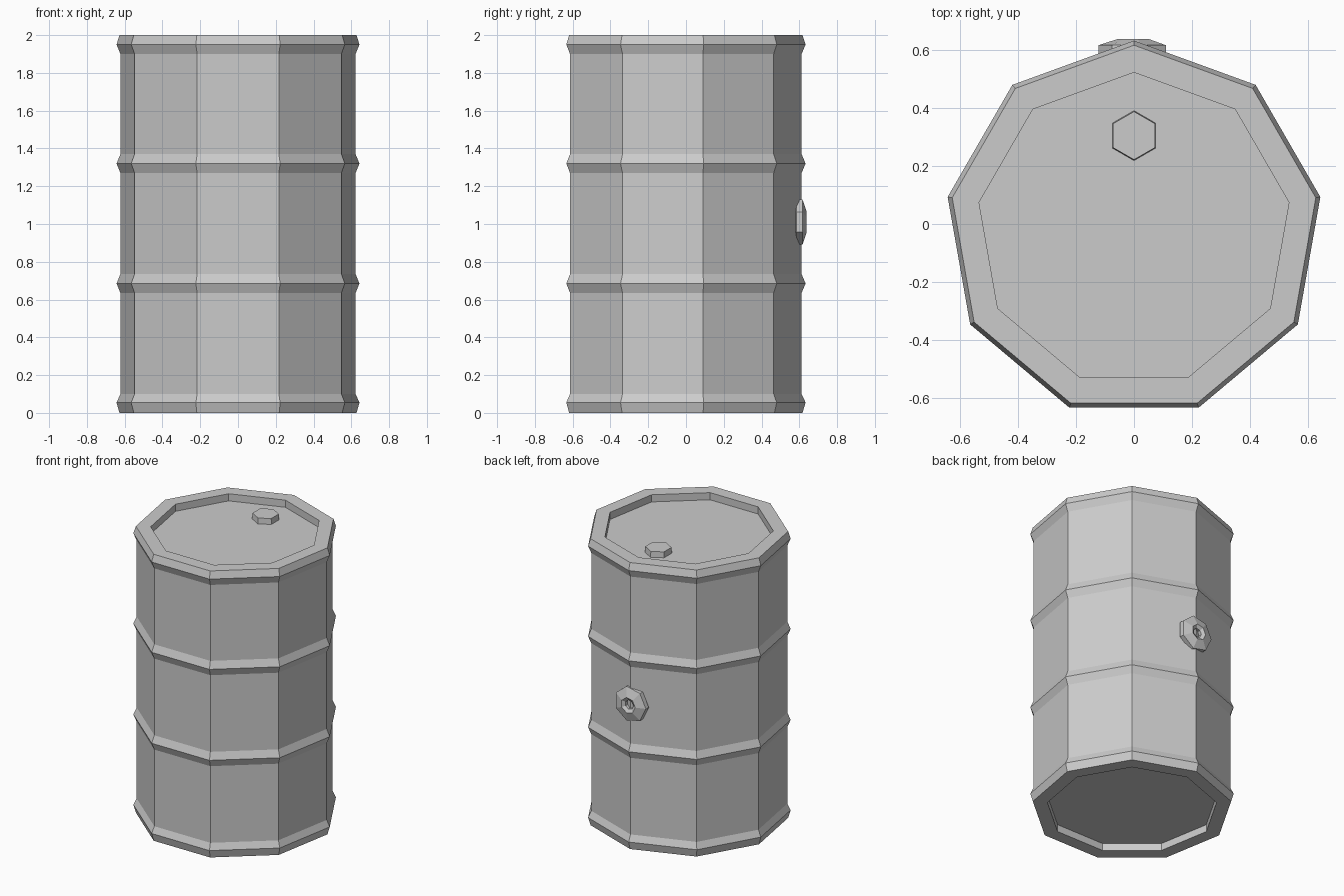
import bpy, bmesh
from math import cos, sin, pi, radians
from mathutils import Matrix

if "Cube" in bpy.data.objects:
    bpy.data.objects.remove(bpy.data.objects["Cube"])


def lathe(name, profile, sides, start, matrix, closed=False):
    """Sweep (radius, height) points round z; open profiles get end caps."""
    bm = bmesh.new()
    rings = []
    for r, h in profile:
        angles = [start + 2 * pi * i / sides for i in range(sides)]
        rings.append([bm.verts.new((r * cos(a), r * sin(a), h)) for a in angles])
    pairs = list(zip(rings, rings[1:]))
    if closed:
        pairs.append((rings[-1], rings[0]))
    else:
        bm.faces.new(rings[0])
        bm.faces.new(rings[-1])
    for a, b in pairs:
        for i in range(sides):
            j = (i + 1) % sides
            bm.faces.new((a[i], a[j], b[j], b[i]))
    bm.transform(matrix)
    bmesh.ops.recalc_face_normals(bm, faces=bm.faces)
    mesh = bpy.data.meshes.new(name)
    bm.to_mesh(mesh)
    bm.free()
    obj = bpy.data.objects.new(name, mesh)
    bpy.context.collection.objects.link(obj)
    return obj


# Nine-sided drum: recessed ends, rolled rims and two ribs
wall, rib, inner = 0.632, 0.653, 0.543
profile = [(inner, 0.05), (inner, 0.0), (0.637, 0.0), (rib, 0.055), (wall, 0.10)]
for z in (0.685, 1.32):
    profile += [(wall, z - 0.05), (rib, z), (wall, z + 0.05)]
profile += [(wall, 1.90), (rib, 1.95), (0.637, 2.0), (inner, 2.0), (inner, 1.95)]
lathe("barrel_drum", profile, 9, radians(90), Matrix.Translation((0, -0.02, 0)))

# Hexagonal cap on the lid
lathe("lid_cap", [(0.087, 1.94), (0.083, 1.99)], 6, radians(90),
      Matrix.Translation((0, 0.305, 0)))

# Seven-sided bung ring on the back wall
ring = [(0.122, -0.022), (0.122, 0.010), (0.055, 0.032),
        (0.032, 0.018), (0.032, -0.022), (0.065, -0.040)]
lathe("bung_ring", ring, 7, 0,
      Matrix.Translation((0, 0.607, 1.01)) @ Matrix.Rotation(radians(-90), 4, 'X')
      @ Matrix.Rotation(pi, 4, 'Z'), closed=True)
